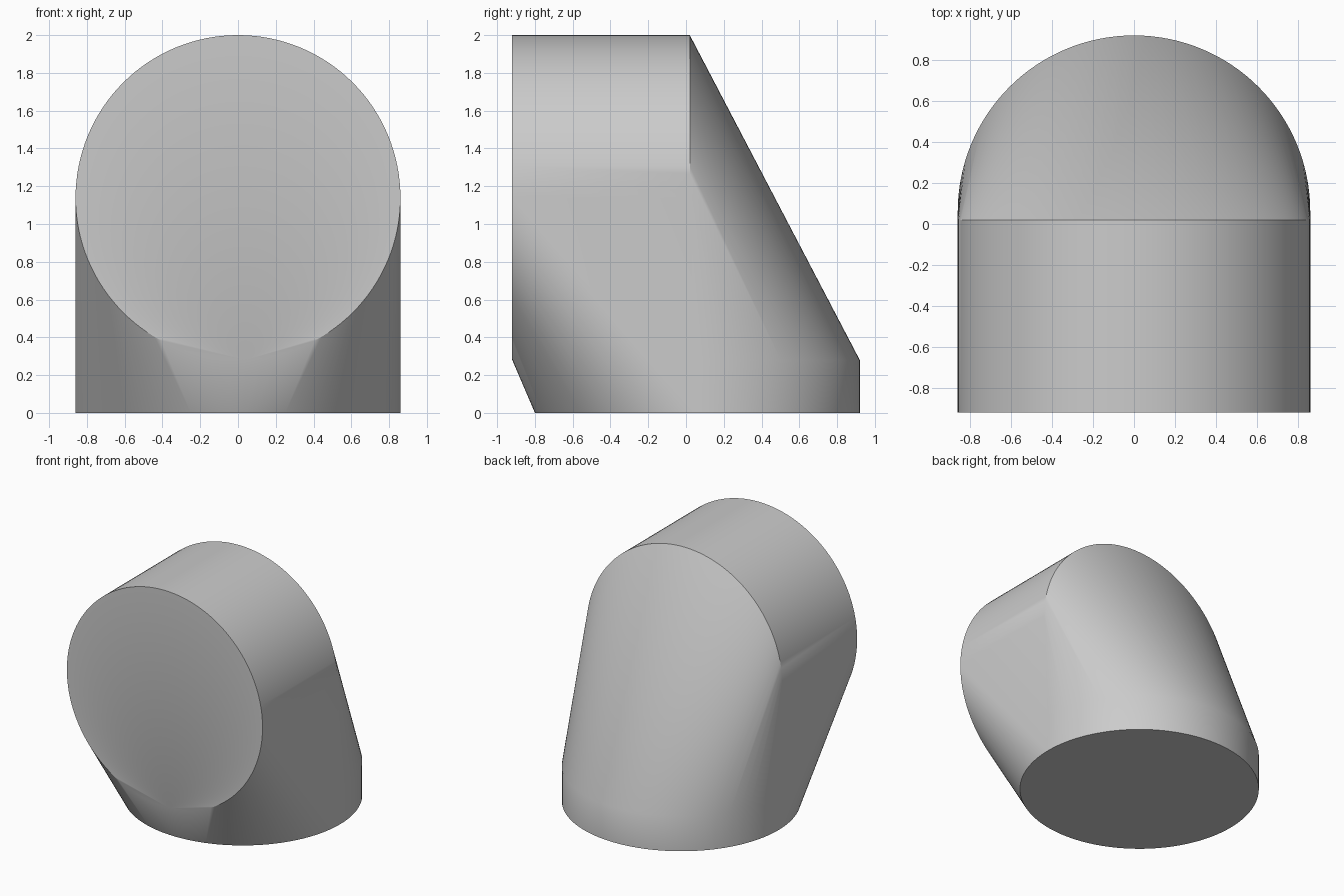
import bpy
import bmesh
from math import cos, sin, tau, radians

cube = bpy.data.objects.get("Cube")
if cube:
    bpy.data.objects.remove(cube, do_unlink=True)

RADIUS = 0.86
SEGMENTS = 128
FRONT, CROWN_BACK = -0.92, 0.02      # depth of the horizontal drum
DRUM_HEIGHT = 1.14                   # axis height of the horizontal drum
BASE_Y, BASE_TOP = 0.06, 0.28        # upright base drum

grey = bpy.data.materials.new("plain grey")
grey.use_nodes = True
colour = (0.6, 0.6, 0.6, 1)
grey.diffuse_color = colour
grey.node_tree.nodes["Principled BSDF"].inputs["Base Color"].default_value = colour


def add_ring(bm, place):
    """Add a circle of points, laid out by the given function."""
    for i in range(SEGMENTS):
        a = tau * i / SEGMENTS
        bm.verts.new(place(RADIUS * cos(a), RADIUS * sin(a)))


bm = bmesh.new()
# Horizontal drum: front and back rims
for y in (FRONT, CROWN_BACK):
    add_ring(bm, lambda u, v: (u, y, DRUM_HEIGHT + v))
# Upright base drum: bottom and top rims
for z in (0, BASE_TOP):
    add_ring(bm, lambda u, v: (u, BASE_Y + v, z))

# Tight skin wrapped around both drums
hull = bmesh.ops.convex_hull(bm, input=bm.verts[:], use_existing_faces=False)
spare = {g for g in hull["geom_interior"] + hull["geom_unused"]
         if isinstance(g, bmesh.types.BMVert)}
bmesh.ops.delete(bm, geom=list(spare), context='VERTS')
bmesh.ops.recalc_face_normals(bm, faces=bm.faces[:])

mesh = bpy.data.meshes.new("elbow_body")
bm.to_mesh(mesh)
bm.free()
mesh.materials.append(grey)
body = bpy.data.objects.new("elbow_body", mesh)
bpy.context.collection.objects.link(body)

# Smooth sides with crisp rims
bpy.ops.object.select_all(action='DESELECT')
body.select_set(True)
bpy.context.view_layer.objects.active = body
bpy.ops.object.shade_smooth_by_angle(angle=radians(30))
